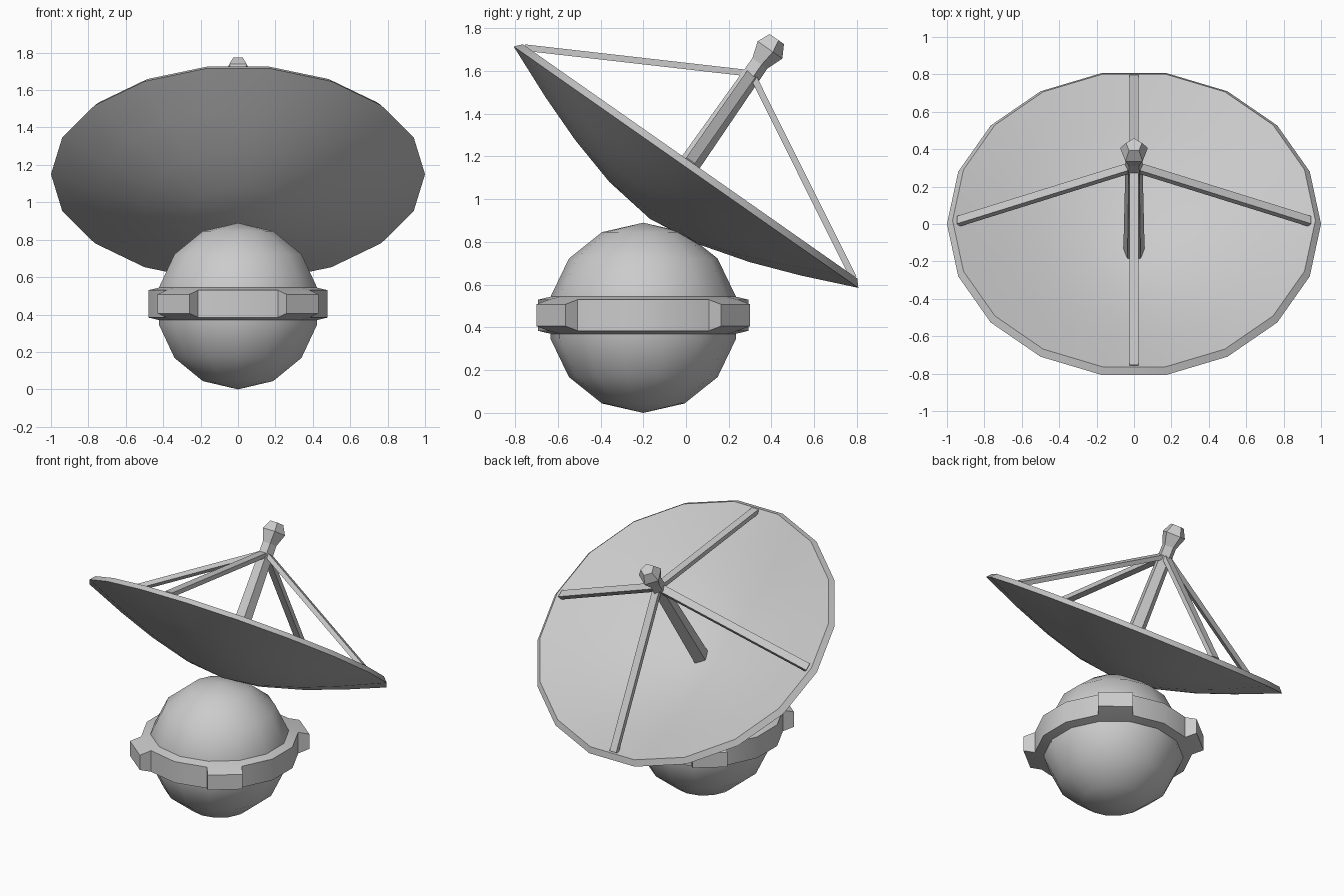
import bpy, bmesh
from math import cos, sin, pi, radians
from mathutils import Matrix, Vector

if "Cube" in bpy.data.objects:
    bpy.data.objects.remove(bpy.data.objects["Cube"], do_unlink=True)

GREY = (0.6, 0.6, 0.6, 1)
mat = bpy.data.materials.new("light grey metal")
mat.use_nodes = True
mat.diffuse_color = GREY
mat.node_tree.nodes["Principled BSDF"].inputs["Base Color"].default_value = GREY


def finish(bm, name, matrix, smooth=True):
    """Turn a bmesh into a named, shaded object."""
    bm.transform(matrix)
    bmesh.ops.recalc_face_normals(bm, faces=bm.faces)
    mesh = bpy.data.meshes.new(name)
    bm.to_mesh(mesh)
    bm.free()
    mesh.materials.append(mat)
    obj = bpy.data.objects.new(name, mesh)
    bpy.context.collection.objects.link(obj)
    if smooth:
        bpy.ops.object.select_all(action="DESELECT")
        obj.select_set(True)
        bpy.context.view_layer.objects.active = obj
        bpy.ops.object.shade_smooth_by_angle(angle=radians(30))
    return obj


def lathe(profile, sides, phase=0.0, closed=False):
    """Revolve (radius, height) points about z; radius 0 makes a pole."""
    bm = bmesh.new()
    rows = []
    for r, z in profile:
        if r == 0:
            rows.append([bm.verts.new((0, 0, z))] * sides)
        else:
            angles = [phase + 2 * pi * i / sides for i in range(sides)]
            rows.append([bm.verts.new((r * cos(a), r * sin(a), z)) for a in angles])
    pairs = list(zip(rows, rows[1:]))
    if closed:
        pairs.append((rows[-1], rows[0]))
    for low, high in pairs:
        for i in range(sides):
            j = (i + 1) % sides
            corners = dict.fromkeys((low[i], low[j], high[j], high[i]))
            bm.faces.new(list(corners))
    return bm


# Round base
R = 0.445
SIDES = 14
base_place = Matrix.Translation((0, -0.2, R))
arc = [-pi / 2 + pi * i / 7 for i in range(1, 7)]
ball = [(0, -R)] + [(R * cos(a), R * sin(a)) for a in arc] + [(0, R)]
finish(lathe(ball, SIDES, pi / 2), "base_ball", base_place)

# Belt around the base, with four raised blocks
section = [(0.42, -0.09), (0.492, -0.073), (0.492, 0.073), (0.42, 0.09)]
belt = lathe(section, SIDES, pi / 2, closed=True)
bmesh.ops.recalc_face_normals(belt, faces=belt.faces)
block_x = cos(4 * pi / SIDES)
picked = [f for f in belt.faces
          if abs(f.normal.z) < 0.1 and abs(abs(f.normal.x) - block_x) < 0.05
          and f.calc_center_median().xy.length > 0.47]
for face in bmesh.ops.extrude_discrete_faces(belt, faces=picked)["faces"]:
    out = face.normal.copy() * 0.073
    # extruded caps are shorter than the belt
    for v in face.verts:
        v.co += out
        v.co.z *= 0.7
finish(belt, "base_belt", base_place @ Matrix.Translation((0, 0, 0.012)))

# Tilted dish: outer bowl, rim lip, inner bowl
tilt = Matrix.Translation((0, 0, 1.15)) @ Matrix.Rotation(radians(-35), 4, "X")
bowl = [(0, -0.295), (0.26, -0.262), (0.507, -0.193), (0.74, -0.108), (1, 0)]
inner = [(r * 0.97, z + 0.033) for r, z in reversed(bowl)]
finish(lathe(bowl + inner, 18), "dish", tilt)

# Feed mast and its faceted head
mast = [(0, -0.28), (0.06, -0.28), (0.047, 0.61), (0, 0.61)]
finish(lathe(mast, 5, pi / 2), "feed_mast", tilt)
head = [(0, 0.58), (0.045, 0.59), (0.078, 0.675), (0.045, 0.735), (0, 0.735)]
finish(lathe(head, 5, pi / 2), "feed_head", tilt, smooth=False)

# Four struts from the mast to the rim
start, end = Vector((0, 0, 0.535)), Vector((0.94, 0, 0.025))
along = end - start
for k, side in enumerate(("left", "back", "right", "front")):
    strut = bmesh.new()
    bmesh.ops.create_cube(strut, size=1)
    strut.transform(Matrix.Diagonal((along.length, 0.05, 0.03, 1)))
    aim = Vector((1, 0, 0)).rotation_difference(along).to_matrix().to_4x4()
    spot = Matrix.Translation((start + end) / 2)
    turn = Matrix.Rotation(k * pi / 2, 4, "Z")
    finish(strut, side + "_strut", tilt @ turn @ spot @ aim, smooth=False)
